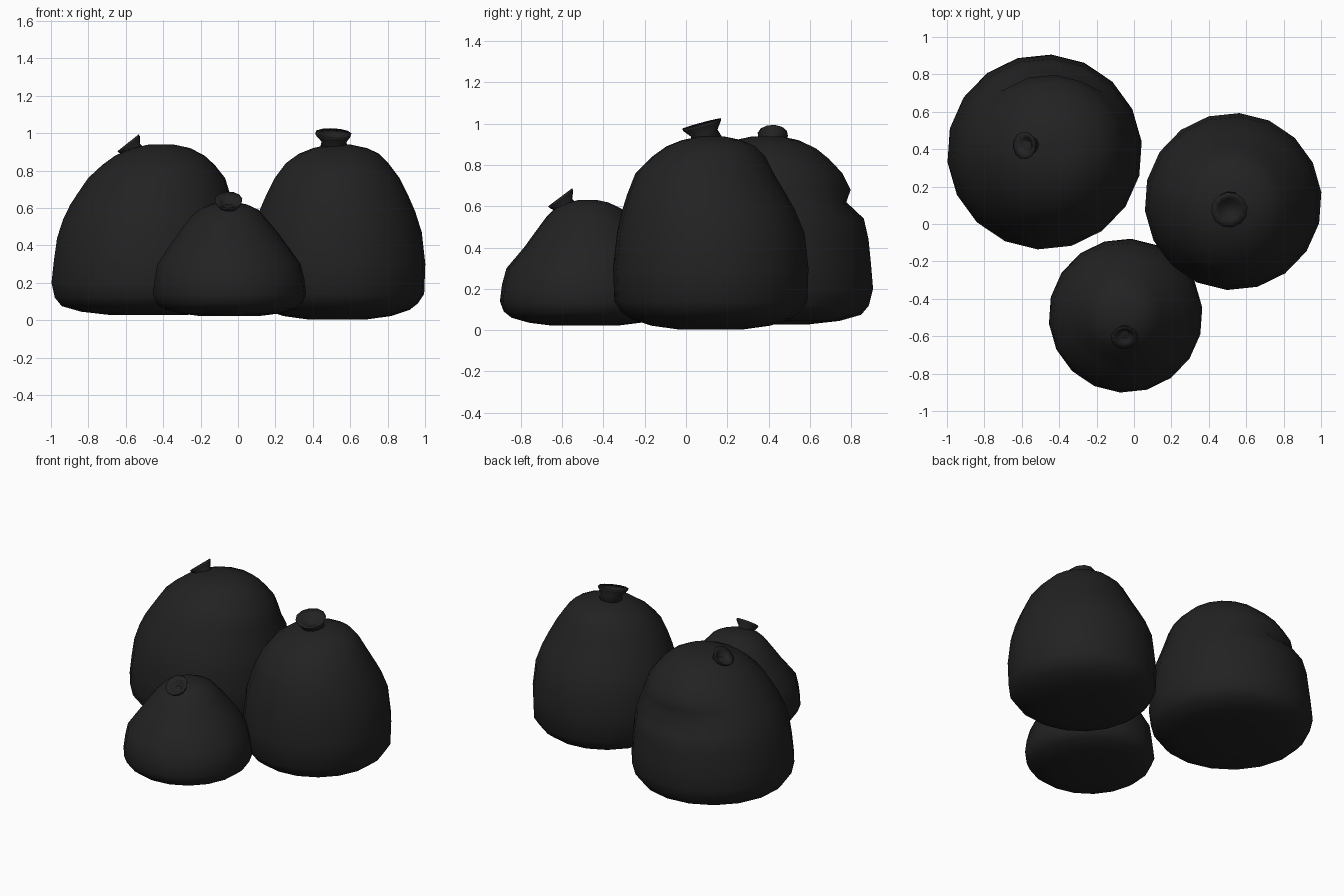
import bpy, bmesh, math
from mathutils import Vector

mat = bpy.data.materials.new("black_plastic")
mat.diffuse_color = (0.016, 0.016, 0.016, 1)


def loft(name, rings, sides, dent=None):
    """Skin a closed surface over rings of (centre, normal, radius)."""
    bm = bmesh.new()
    loops = []
    for c, n, r in rings:
        q = Vector((0, 0, 1)).rotation_difference(Vector(n).normalized())
        loop = []
        for i in range(sides):
            a = 2 * math.pi * (i + 0.3) / sides
            p = Vector(c) + q @ Vector((r * math.cos(a), r * math.sin(a), 0))
            if dent:
                p = dent(p, a)
            loop.append(bm.verts.new(p))
        loops.append(loop)
    for a, b in zip(loops, loops[1:]):
        for i in range(sides):
            j = (i + 1) % sides
            bm.faces.new((a[i], a[j], b[j], b[i]))
    for loop, ring in ((loops[0], rings[0]), (loops[-1], rings[-1])):
        tip = bm.verts.new(ring[0])
        for i in range(sides):
            bm.faces.new((loop[i], loop[(i + 1) % sides], tip))
    bmesh.ops.recalc_face_normals(bm, faces=bm.faces)
    for f in bm.faces:
        f.smooth = True
    me = bpy.data.meshes.new(name)
    bm.to_mesh(me)
    bm.free()
    me.materials.append(mat)
    ob = bpy.data.objects.new(name, me)
    bpy.context.collection.objects.link(ob)
    return ob


def bag(name, profile, dent=None):
    # profile rows: height, centre x, centre y, radius
    loft(name, [((x, y, z), (0, 0, 1), r) for z, x, y, r in profile], 18, dent)


def knot(name, base, rim, normal, r):
    # pinched neck opening into a flared, cupped rim
    base, rim, n = Vector(base), Vector(rim), Vector(normal).normalized()
    loft(name, [(base, n, r * 0.8),
                (base.lerp(rim, 0.45), n, r * 0.68),
                (rim - n * 0.012, n, r * 0.97),
                (rim, n, r),
                (rim - n * 0.02, n, r * 0.6),
                (rim - n * 0.045, n, r * 0.25)], 12)


def fold(p, a):
    # sagging fold across the back of the large bag
    k = max(0.0, math.cos(a - math.radians(98))) ** 4
    if 0.60 < p.z < 0.64:
        p.y -= 0.055 * k
    return p


# Large bag, back left
bag("large_bag", [
    (0.027, -0.48, 0.385, 0.20), (0.045, -0.48, 0.385, 0.36),
    (0.075, -0.48, 0.385, 0.465), (0.12, -0.48, 0.385, 0.502),
    (0.20, -0.478, 0.385, 0.522), (0.32, -0.475, 0.385, 0.512),
    (0.44, -0.472, 0.387, 0.498), (0.54, -0.465, 0.39, 0.472),
    (0.62, -0.46, 0.39, 0.438), (0.68, -0.45, 0.39, 0.408),
    (0.76, -0.435, 0.39, 0.368), (0.83, -0.425, 0.39, 0.302),
    (0.88, -0.418, 0.39, 0.24), (0.92, -0.41, 0.39, 0.155),
    (0.938, -0.41, 0.39, 0.07)], fold)
knot("large_bag_knot", (-0.54, 0.42, 0.88), (-0.588, 0.42, 0.948),
     (-0.62, 0, 0.78), 0.074)

# Tall bag, right
bag("tall_bag", [
    (0.004, 0.53, 0.12, 0.16), (0.022, 0.53, 0.12, 0.29),
    (0.055, 0.53, 0.12, 0.39), (0.09, 0.53, 0.12, 0.435),
    (0.14, 0.53, 0.12, 0.468), (0.30, 0.53, 0.12, 0.474),
    (0.47, 0.53, 0.12, 0.455), (0.58, 0.53, 0.11, 0.42),
    (0.66, 0.53, 0.1, 0.385), (0.76, 0.53, 0.09, 0.335),
    (0.84, 0.53, 0.11, 0.275), (0.89, 0.54, 0.12, 0.215),
    (0.92, 0.545, 0.125, 0.145), (0.938, 0.545, 0.125, 0.06)])
knot("tall_bag_knot", (0.515, 0.1, 0.915), (0.51, 0.075, 1.0),
     (0.05, -0.26, 0.96), 0.098)

# Small bag, front
bag("small_bag", [
    (0.022, -0.045, -0.49, 0.16), (0.036, -0.045, -0.49, 0.27),
    (0.06, -0.045, -0.49, 0.355), (0.09, -0.045, -0.49, 0.393),
    (0.14, -0.045, -0.49, 0.412), (0.22, -0.045, -0.49, 0.402),
    (0.30, -0.048, -0.485, 0.385), (0.40, -0.05, -0.47, 0.315),
    (0.48, -0.052, -0.47, 0.257), (0.55, -0.055, -0.475, 0.20),
    (0.59, -0.05, -0.475, 0.16), (0.618, -0.05, -0.475, 0.10),
    (0.63, -0.05, -0.475, 0.045)])
knot("small_bag_knot", (-0.05, -0.575, 0.575), (-0.05, -0.61, 0.643),
     (0, -0.6, 0.8), 0.074)
